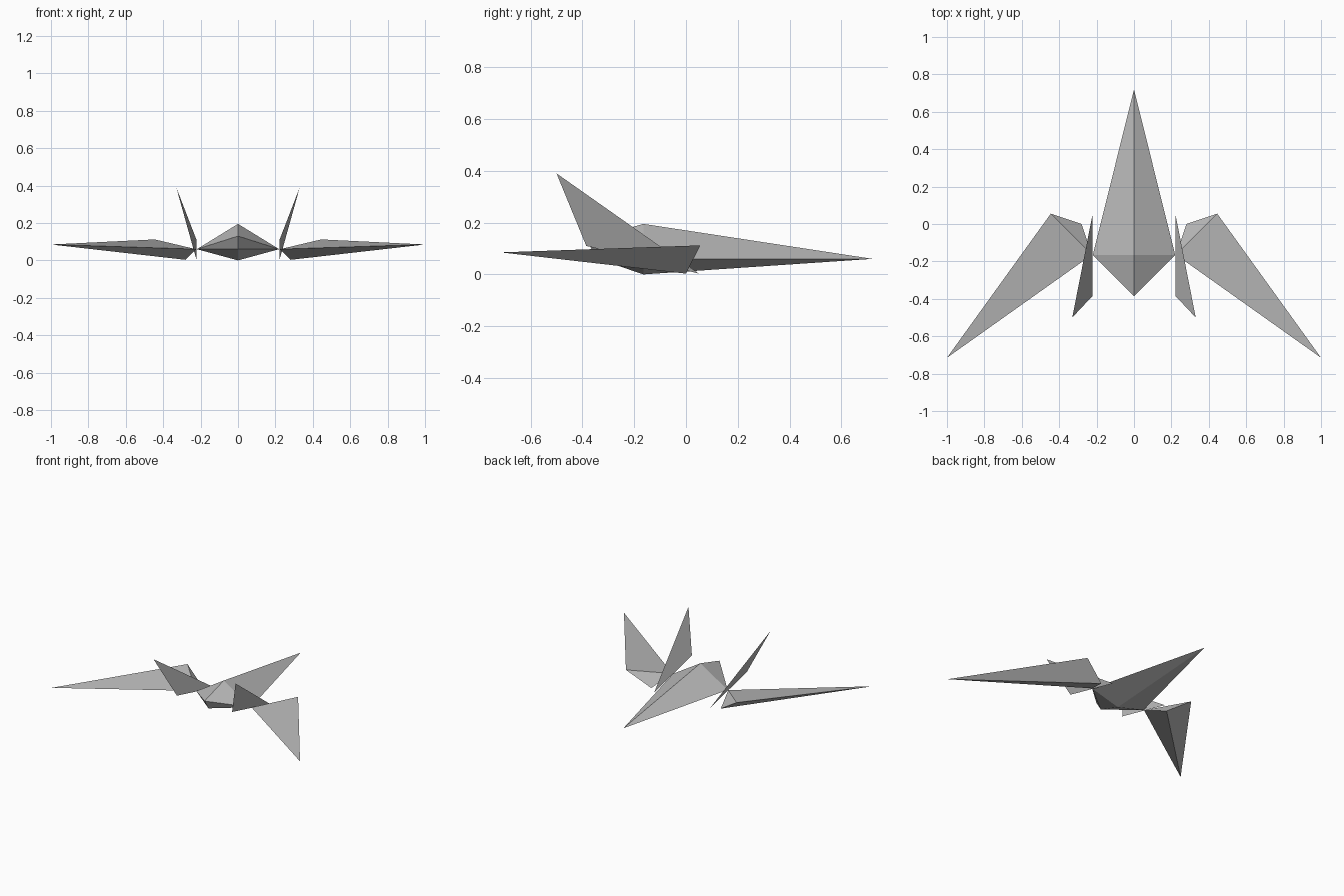
import bpy
import bmesh

cube = bpy.data.objects.get("Cube")
if cube:
    bpy.data.objects.remove(cube, do_unlink=True)

# One plain hull colour
GREY = (0.5, 0.5, 0.5, 1.0)
hull_grey = bpy.data.materials.new("hull grey")
hull_grey.use_nodes = True
hull_grey.diffuse_color = GREY
bsdf = next(n for n in hull_grey.node_tree.nodes if n.type == "BSDF_PRINCIPLED")
bsdf.inputs["Base Color"].default_value = GREY


def faceted_part(name, points, faces):
    """Flat shaded part from a few named corner points."""
    bm = bmesh.new()
    corner = {key: bm.verts.new(co) for key, co in points.items()}
    for face in faces:
        bm.faces.new([corner[key] for key in face.split()])
    bmesh.ops.recalc_face_normals(bm, faces=bm.faces)
    mesh = bpy.data.meshes.new(name)
    bm.to_mesh(mesh)
    bm.free()
    mesh.materials.append(hull_grey)
    obj = bpy.data.objects.new(name, mesh)
    bpy.context.collection.objects.link(obj)
    return obj


def mirrored(co, side):
    return (co[0] * side, co[1], co[2])


# Fuselage: long pointed nose, ridge, keel and a short undercut tail
faceted_part("fuselage", {
    "nose": (0, 0.72, 0.06),
    "ridge": (0, -0.165, 0.195),
    "keel": (0, -0.165, 0),
    "tail": (0, -0.385, 0.13),
    "heel": (0, -0.34, 0.06),
    "left": (0.22, -0.165, 0.06),
    "right": (-0.22, -0.165, 0.06),
}, [part for side in ("left", "right") for part in (
    f"nose ridge {side}",
    f"nose {side} keel",
    f"ridge tail {side}",
    f"tail heel {side}",
    f"heel keel {side}",
)])

# Swept wings and canted fins, one per side
wing = {
    "tip": (1, -0.715, 0.085),
    "shoulder": (0.445, 0.055, 0.112),
    "front": (0.28, 0, 0.003),
    "root": (0.225, -0.165, 0.06),
}
fin = {
    "tip": (0.33, -0.5, 0.39),
    "back": (0.222, -0.385, 0.11),
    "front": (0.222, 0.05, 0.003),
}
for label, side in (("left", 1), ("right", -1)):
    faceted_part(label + "_wing", {k: mirrored(v, side) for k, v in wing.items()}, [
        "tip shoulder root",
        "shoulder front root",
        "tip root front",
        "tip front shoulder",
    ])
    faceted_part(label + "_fin", {k: mirrored(v, side) for k, v in fin.items()}, [
        "tip back front",
    ])
